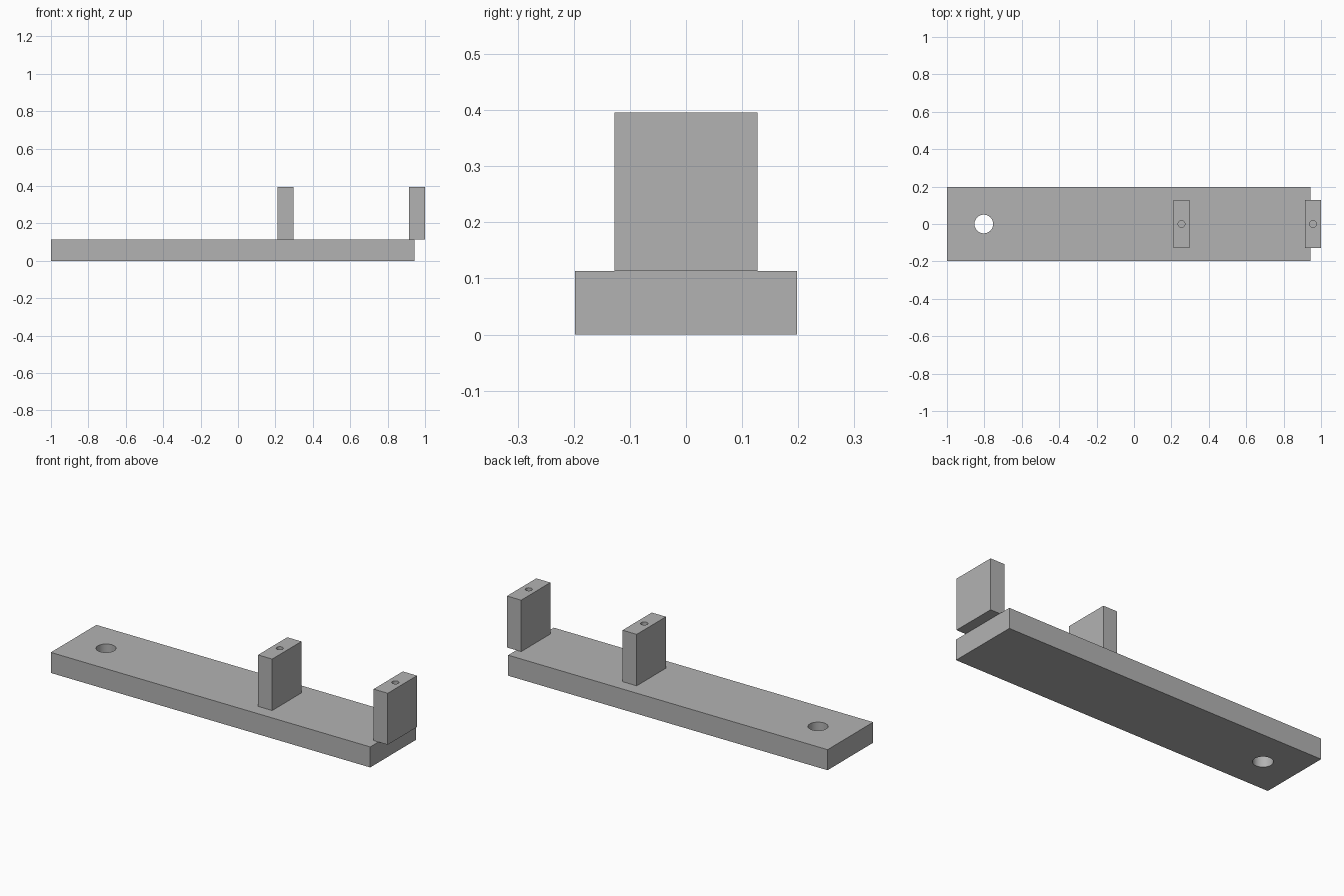
import bpy
import math

default = bpy.data.objects.get("Cube")
if default:
    bpy.data.objects.remove(default, do_unlink=True)

GREY = (0.45, 0.45, 0.45, 1.0)
grey = bpy.data.materials.new("plain_grey")
grey.use_nodes = True
grey.diffuse_color = GREY
for node in grey.node_tree.nodes:
    if node.type == 'BSDF_PRINCIPLED':
        node.inputs["Base Color"].default_value = GREY

BASE_TOP = 0.113
POST_TOP = 0.396


def block(name, x0, x1, half_depth, z0, z1):
    """Axis-aligned box, centred on y."""
    bpy.ops.mesh.primitive_cube_add(size=1, location=((x0 + x1) / 2, 0, (z0 + z1) / 2))
    obj = bpy.context.object
    obj.name = name
    obj.scale = (x1 - x0, 2 * half_depth, z1 - z0)
    bpy.ops.object.transform_apply(location=False, rotation=False, scale=True)
    obj.data.materials.append(grey)
    return obj


def drill(obj, x, radius, z0, z1):
    """Cut a round vertical hole from z0 to z1."""
    bpy.ops.mesh.primitive_cylinder_add(vertices=48, radius=radius, depth=z1 - z0,
                                        location=(x, 0, (z0 + z1) / 2))
    cutter = bpy.context.object
    cutter.hide_render = True
    cutter.data.materials.append(grey)
    bpy.ops.object.select_all(action='DESELECT')
    obj.select_set(True)
    bpy.context.view_layer.objects.active = obj
    mod = obj.modifiers.new("hole", 'BOOLEAN')
    mod.operation = 'DIFFERENCE'
    mod.solver = 'EXACT'
    mod.object = cutter
    bpy.ops.object.modifier_apply(modifier=mod.name)
    bpy.data.objects.remove(cutter, do_unlink=True)
    bpy.ops.object.shade_smooth_by_angle(angle=math.radians(30))


# Base plate with a through hole near its right end
base = block("base_plate", -1.0, 0.943, 0.198, 0.0, BASE_TOP)
drill(base, -0.803, 0.05, -0.1, BASE_TOP + 0.1)

# Two upright posts, each with a blind screw hole in the top
for name, x in (("middle_post", 0.254), ("end_post", 0.957)):
    post = block(name, x - 0.043, x + 0.043, 0.127, BASE_TOP, POST_TOP)
    drill(post, x, 0.018, POST_TOP - 0.14, POST_TOP + 0.05)
